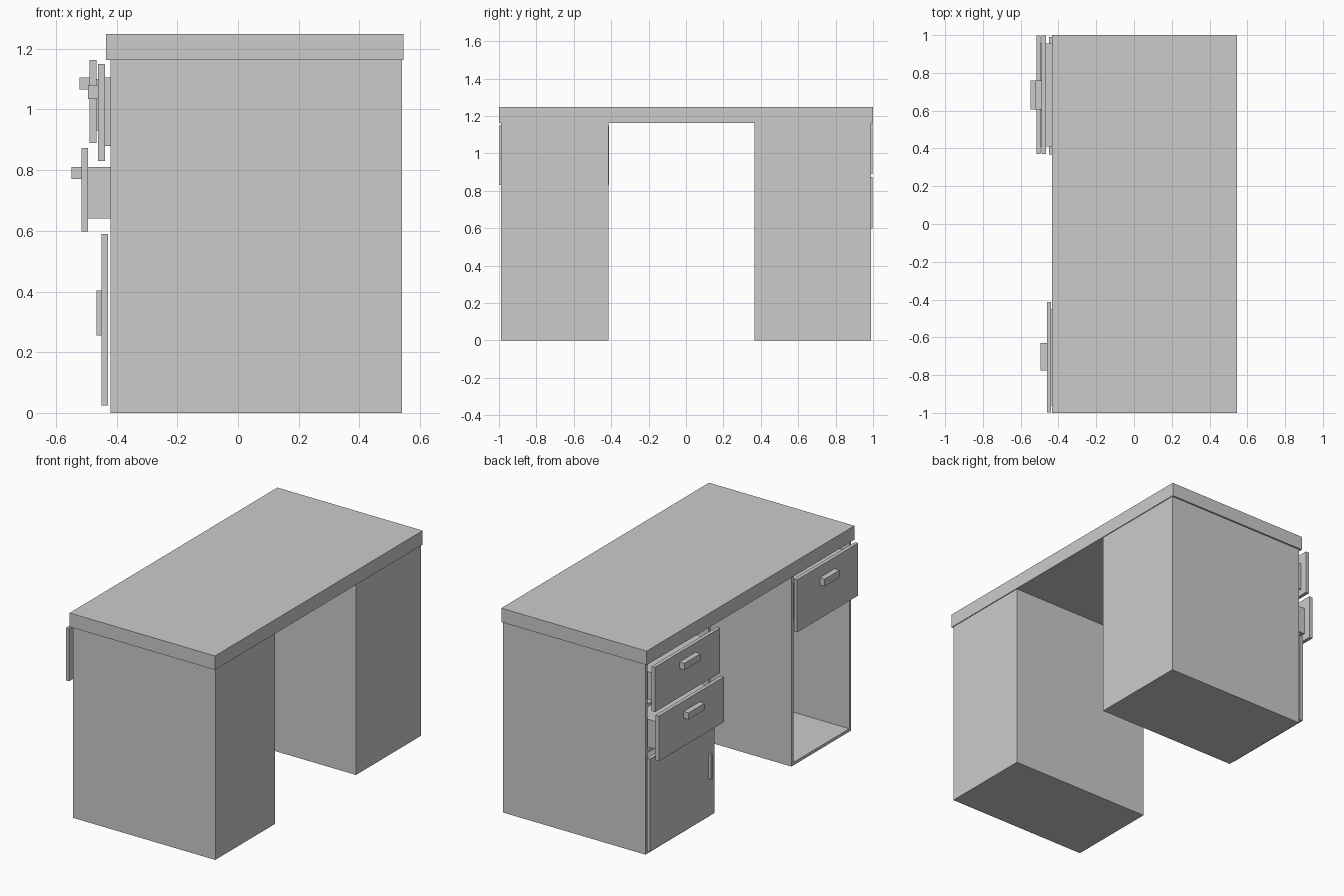
import bpy, bmesh

if "Cube" in bpy.data.objects:
    bpy.data.objects.remove(bpy.data.objects["Cube"])


def box(name, x, y, z):
    """Axis-aligned box from (min, max) ranges."""
    bm = bmesh.new()
    bmesh.ops.create_cube(bm, size=1)
    for v in bm.verts:
        v.co = [r[0] + (c + 0.5) * (r[1] - r[0]) for r, c in zip((x, y, z), v.co)]
    mesh = bpy.data.meshes.new(name)
    bm.to_mesh(mesh)
    bm.free()
    ob = bpy.data.objects.new(name, mesh)
    bpy.context.collection.objects.link(ob)
    return ob


X0, X1, TOP, T = -0.42, 0.54, 1.163, 0.018   # carcass depth range, height, board


def pedestal(name, y0, y1, shelves):
    # open-fronted carcass: sides, back, floor and dividers
    box(name + "_side_a", (X0, X1), (y0, y0 + T), (0, TOP))
    box(name + "_side_b", (X0, X1), (y1 - T, y1), (0, TOP))
    box(name + "_back", (X1 - T, X1), (y0 + T, y1 - T), (0, TOP))
    box(name + "_floor", (X0, X1 - T), (y0 + T, y1 - T), (0, T))
    for i, z in enumerate(shelves):
        box(f"{name}_shelf_{i}", (X0, X1 - T), (y0 + T, y1 - T), (z - T, z))


def drawer(name, front, panel_y, panel_z, box_y, box_z, grip_y, grip_z):
    # front panel, body behind it, and block handle
    back = front + 0.022
    box(name + "_panel", (front, back), panel_y, panel_z)
    box(name + "_body", (back, back + 0.88), box_y, box_z)
    box(name + "_handle", (front - 0.033, front), grip_y, grip_z)


# desk top
box("desk_top", (-0.435, 0.545), (-1, 1), (TOP, 1.248))

# pedestals
pedestal("left_pedestal", 0.365, 0.99, (0.63, 0.91))
pedestal("right_pedestal", -0.99, -0.415, ())

# drawers
drawer("upper_drawer", -0.489, (0.37, 0.998), (0.89, 1.163),
       (0.41, 0.955), (0.93, 1.10), (0.605, 0.76), (1.065, 1.105))
drawer("lower_drawer", -0.516, (0.37, 0.998), (0.598, 0.873),
       (0.41, 0.955), (0.64, 0.81), (0.605, 0.76), (0.77, 0.81))
drawer("right_drawer", -0.461, (-0.998, -0.412), (0.83, 1.15),
       (-0.96, -0.45), (0.88, 1.105), (-0.775, -0.63), (1.035, 1.08))

# cupboard door with upright handle
box("door", (-0.45, -0.429), (0.368, 0.99), (0.025, 0.59))
box("door_handle", (-0.467, -0.45), (0.41, 0.428), (0.255, 0.403))
